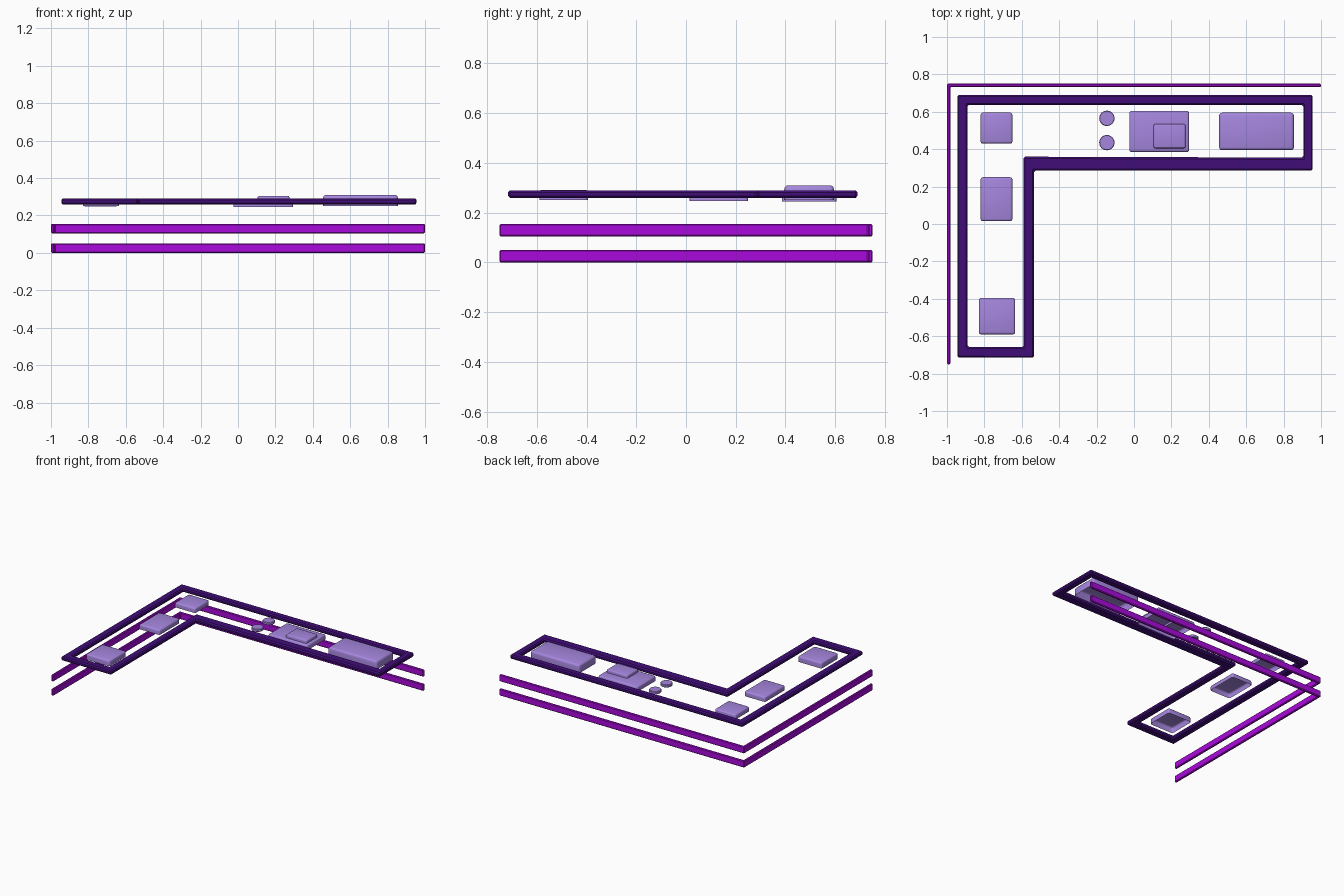
import bpy, bmesh, math

if "Cube" in bpy.data.objects:
    bpy.data.objects.remove(bpy.data.objects["Cube"])


def material(name, color):
    m = bpy.data.materials.new(name)
    m.diffuse_color = (*color, 1)
    m.use_nodes = True
    m.node_tree.nodes["Principled BSDF"].inputs["Base Color"].default_value = m.diffuse_color
    return m


MAGENTA = material("magenta", (0.40, 0.003, 0.72))
INDIGO = material("indigo", (0.053, 0.004, 0.19))
LAVENDER = material("lavender", (0.38, 0.24, 0.73))


def finish(bm, name, mat):
    bmesh.ops.recalc_face_normals(bm, faces=bm.faces)
    me = bpy.data.meshes.new(name)
    bm.to_mesh(me)
    bm.free()
    ob = bpy.data.objects.new(name, me)
    bpy.context.collection.objects.link(ob)
    me.materials.append(mat)
    return ob


def bevel(ob, width, segments=1):
    b = ob.modifiers.new("bevel", 'BEVEL')
    b.width, b.segments = width, segments
    b.limit_method = 'ANGLE'
    b.angle_limit = math.radians(40)


def strip(name, path_a, path_b, z0, z1, mat, width, closed):
    """Solid band between two matching outlines."""
    bm = bmesh.new()
    rows = [[bm.verts.new((x, y, z)) for x, y in path]
            for path, z in ((path_a, z0), (path_b, z0), (path_b, z1), (path_a, z1))]
    n = len(path_a)
    for i in range(n if closed else n - 1):
        j = (i + 1) % n
        for k in range(4):
            r, s = rows[k], rows[(k + 1) % 4]
            bm.faces.new((r[i], r[j], s[j], s[i]))
    if not closed:
        for i in (0, -1):
            bm.faces.new([r[i] for r in rows])
    bevel(finish(bm, name, mat), width)


def block(name, x0, x1, y0, y1, z0, z1, r=0.012):
    """Rounded cover, open underneath."""
    bm = bmesh.new()
    bmesh.ops.create_cube(bm, size=1)
    for v in bm.verts:
        v.co = ((x0 + x1) / 2 + v.co.x * (x1 - x0),
                (y0 + y1) / 2 + v.co.y * (y1 - y0),
                (z0 + z1) / 2 + v.co.z * (z1 - z0))
    edges = [e for e in bm.edges if max(v.co.z for v in e.verts) > z0 + 1e-4]
    bmesh.ops.bevel(bm, geom=edges, offset=r, segments=3, profile=0.5, affect='EDGES')
    bm.normal_update()
    bottom = [f for f in bm.faces if all(v.co.z < z0 + 1e-4 for v in f.verts)]
    bmesh.ops.delete(bm, geom=bottom, context='FACES')
    ob = finish(bm, name, LAVENDER)
    if sum(p.normal.z * p.area for p in ob.data.polygons) < 0:
        ob.data.flip_normals()
    bpy.ops.object.select_all(action='DESELECT')
    ob.select_set(True)
    bpy.context.view_layer.objects.active = ob
    bpy.ops.object.shade_smooth_by_angle(angle=math.radians(40))


# Two L-shaped rails
for name, z in (("lower_rail", 0.0), ("upper_rail", 0.105)):
    strip(name, [(-1, -0.75), (-1, 0.75), (1, 0.75)],
          [(-0.982, -0.75), (-0.982, 0.732), (1, 0.732)],
          z, z + 0.05, MAGENTA, 0.005, False)

# L-shaped border frame
strip("border_frame",
      [(-0.945, 0.69), (0.955, 0.69), (0.955, 0.285),
       (-0.535, 0.285), (-0.535, -0.715), (-0.945, -0.715)],
      [(-0.89, 0.637), (0.905, 0.637), (0.905, 0.355),
       (-0.59, 0.36), (-0.59, -0.657), (-0.89, -0.657)],
      0.26, 0.29, INDIGO, 0.008, True)

# Rounded blocks inside the frame
block("corner_block", -0.82, -0.65, 0.43, 0.595, 0.25, 0.285)
block("middle_block", -0.82, -0.65, 0.015, 0.25, 0.247, 0.283)
block("end_block", -0.83, -0.635, -0.59, -0.395, 0.25, 0.292)
block("wide_block", -0.025, 0.295, 0.385, 0.605, 0.245, 0.282)
block("raised_block", 0.105, 0.275, 0.405, 0.535, 0.265, 0.305, 0.009)
block("large_block", 0.455, 0.855, 0.395, 0.595, 0.25, 0.31, 0.016)

# Two small round discs
for i, y in enumerate((0.435, 0.565)):
    bm = bmesh.new()
    bmesh.ops.create_cone(bm, cap_ends=True, segments=32, radius1=0.041,
                          radius2=0.041, depth=0.02)
    bmesh.ops.translate(bm, verts=bm.verts, vec=(-0.145, y, 0.273))
    bevel(finish(bm, f"round_disc_{i + 1}", LAVENDER), 0.003)
